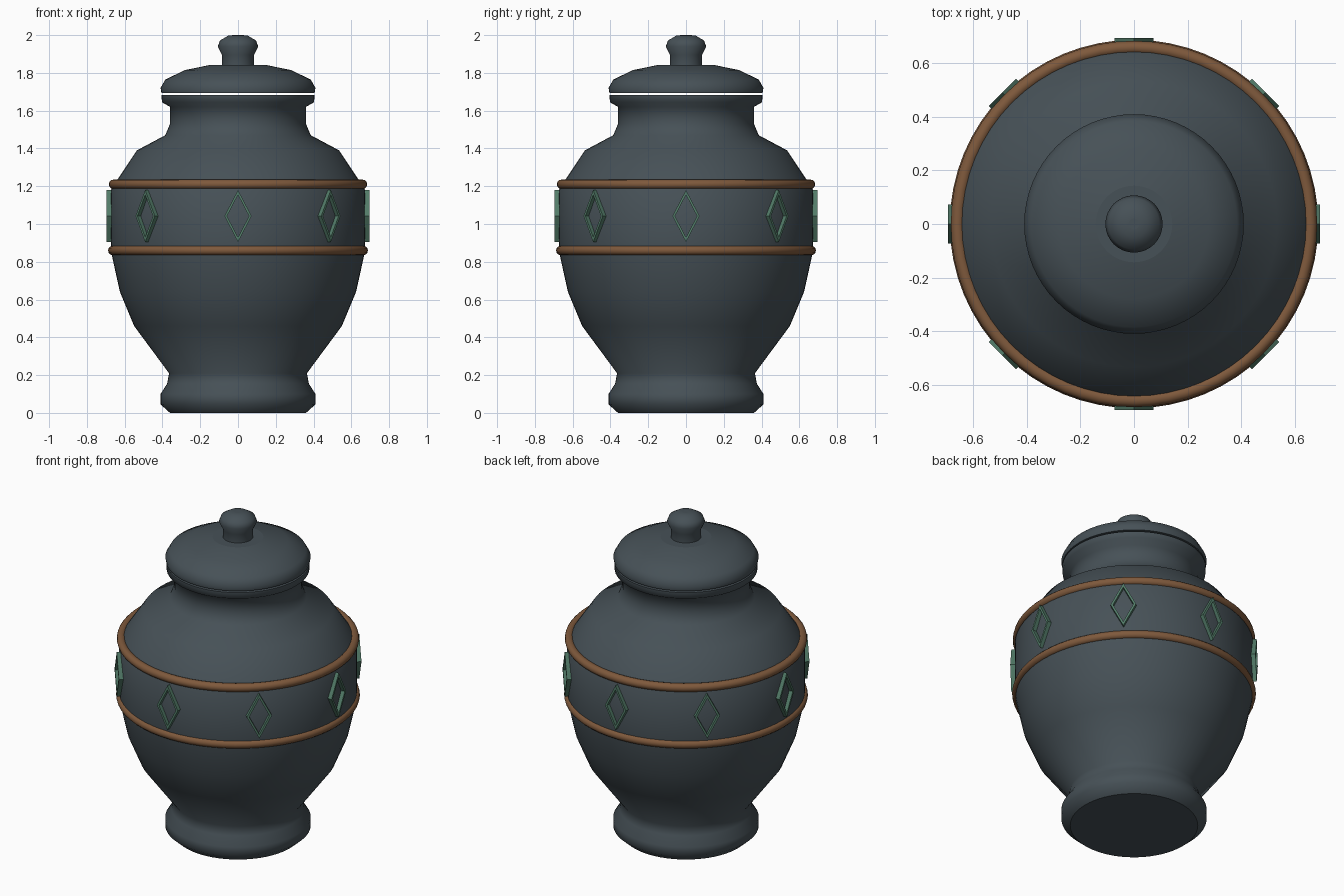
import bpy, bmesh
from math import sin, cos, pi, radians
from mathutils import Matrix

cube = bpy.data.objects.get("Cube")
if cube:
    bpy.data.objects.remove(cube)


def material(name, rgb):
    m = bpy.data.materials.new(name)
    m.use_nodes = True
    m.diffuse_color = (*rgb, 1)
    bsdf = m.node_tree.nodes["Principled BSDF"]
    bsdf.inputs["Base Color"].default_value = (*rgb, 1)
    bsdf.inputs["Roughness"].default_value = 0.6
    return m


slate = material("slate glaze", (0.062, 0.082, 0.095))
bronze = material("bronze", (0.21, 0.10, 0.045))
green = material("patina green", (0.085, 0.20, 0.14))


def finish(name, bm, mat):
    bmesh.ops.recalc_face_normals(bm, faces=bm.faces)
    mesh = bpy.data.meshes.new(name)
    bm.to_mesh(mesh)
    bm.free()
    mesh.materials.append(mat)
    obj = bpy.data.objects.new(name, mesh)
    bpy.context.collection.objects.link(obj)
    return obj


def lathe(name, profile, mat, steps=64, closed=False):
    """Turn (radius, z) points about the z axis; open profiles get flat caps."""
    bm = bmesh.new()
    rings = [[bm.verts.new((r * cos(2 * pi * i / steps), r * sin(2 * pi * i / steps), z))
              for i in range(steps)] for r, z in profile]
    pairs = list(zip(rings, rings[1:]))
    if closed:
        pairs.append((rings[-1], rings[0]))
    for a, b in pairs:
        for i in range(steps):
            j = (i + 1) % steps
            bm.faces.new((a[i], a[j], b[j], b[i])).smooth = True
    if not closed:
        for ring in (rings[0], rings[-1]):
            bm.faces.new(ring)
            for i in range(steps):
                bm.edges.get((ring[i], ring[i - 1])).smooth = False
    return finish(name, bm, mat)


# Turned body, lid and knob
lathe("jar_body", [
    (0.36, 0), (0.41, 0.045), (0.41, 0.10), (0.375, 0.155), (0.365, 0.21),
    (0.55, 0.46), (0.625, 0.64), (0.667, 0.83), (0.673, 0.90), (0.673, 1.18),
    (0.635, 1.24), (0.535, 1.39), (0.385, 1.47), (0.36, 1.53), (0.36, 1.62),
    (0.403, 1.645), (0.405, 1.683)], slate)
lathe("lid", [
    (0.405, 1.693), (0.41, 1.72), (0.385, 1.765), (0.28, 1.815), (0.143, 1.843)], slate)
lathe("lid_knob", [
    (0.085, 1.835), (0.085, 1.895), (0.107, 1.94), (0.095, 1.972), (0.05, 1.998),
    (0.02, 2.0)], slate, 32)

# Rounded hoops framing the decorated band
for name, radius, z in (("upper_hoop", 0.659, 1.21), ("lower_hoop", 0.663, 0.86)):
    lathe(name, [(radius + 0.025 * cos(a * pi / 6), z + 0.025 * sin(a * pi / 6))
                 for a in range(12)], bronze, closed=True)


# Open diamond frames spaced around the band
def diamond_frame(name, angle):
    bm = bmesh.new()
    loops = [[bm.verts.new((depth, w * cos(k * pi / 2), h * sin(k * pi / 2))) for k in range(4)]
             for depth, w, h in ((0.66, 0.072, 0.138), (0.695, 0.072, 0.138),
                                 (0.695, 0.058, 0.112), (0.66, 0.058, 0.112))]
    for n in range(4):
        a, b = loops[n], loops[(n + 1) % 4]
        for k in range(4):
            j = (k + 1) % 4
            bm.faces.new((a[k], a[j], b[j], b[k]))
    bm.transform(Matrix.Translation((0, 0, 1.042)) @ Matrix.Rotation(angle, 4, "Z"))
    finish(name, bm, green)


for i in range(8):
    diamond_frame(f"diamond_frame_{i + 1}", radians(45 * i))
